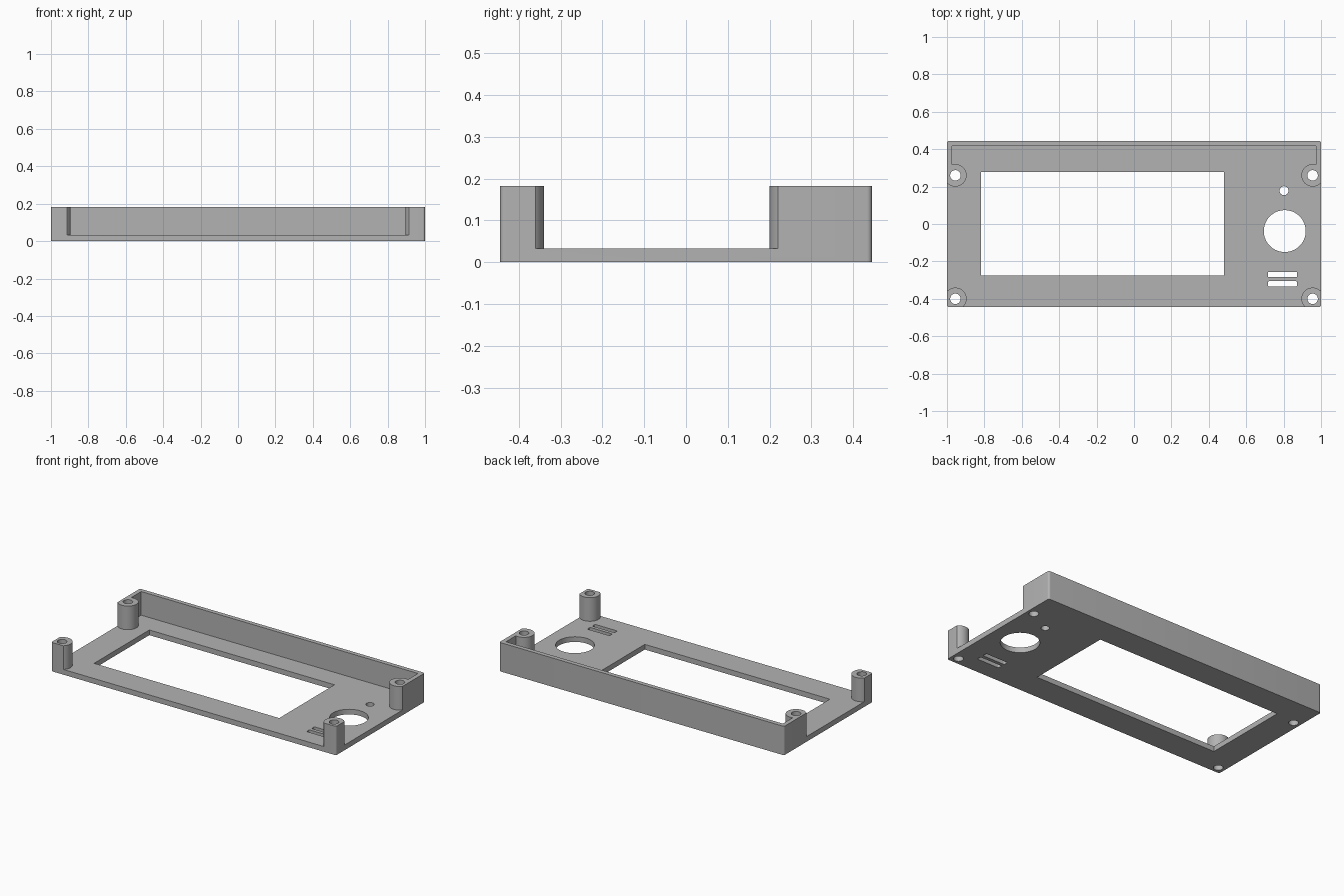
import bpy
import bmesh
from math import cos, sin, pi, radians

if "Cube" in bpy.data.objects:
    bpy.data.objects.remove(bpy.data.objects["Cube"], do_unlink=True)

HALF_X, HALF_Y = 1.0, 0.445
HEIGHT, FLOOR = 0.183, 0.033
WALL = 0.028

grey = bpy.data.materials.new("plain grey")
grey.use_nodes = True
colour = (0.45, 0.45, 0.45, 1)
grey.diffuse_color = colour
grey.node_tree.nodes["Principled BSDF"].inputs["Base Color"].default_value = colour


def circle(x, y, r, n=64):
    return [(x + r * cos(2 * pi * i / n), y + r * sin(2 * pi * i / n)) for i in range(n)]


def rounded_rect(x0, x1, y0, y1, r, n=6):
    pts = []
    corners = [(x1 - r, y1 - r), (x0 + r, y1 - r), (x0 + r, y0 + r), (x1 - r, y0 + r)]
    for k, (cx, cy) in enumerate(corners):
        for i in range(n + 1):
            a = pi / 2 * (k + i / n)
            pts.append((cx + r * cos(a), cy + r * sin(a)))
    return pts


def prism(name, outline, z0, z1):
    """Extrude a counter-clockwise outline from z0 to z1."""
    bm = bmesh.new()
    low = [bm.verts.new((x, y, z0)) for x, y in outline]
    high = [bm.verts.new((x, y, z1)) for x, y in outline]
    bm.faces.new(low[::-1])
    bm.faces.new(high)
    for i in range(len(low)):
        j = (i + 1) % len(low)
        bm.faces.new((low[i], low[j], high[j], high[i]))
    mesh = bpy.data.meshes.new(name)
    bm.to_mesh(mesh)
    bm.free()
    mesh.materials.append(grey)
    obj = bpy.data.objects.new(name, mesh)
    bpy.context.collection.objects.link(obj)
    return obj


def activate(obj):
    bpy.ops.object.select_all(action='DESELECT')
    obj.select_set(True)
    bpy.context.view_layer.objects.active = obj


def cut(target, cutter):
    mod = target.modifiers.new("cut", 'BOOLEAN')
    mod.operation = 'DIFFERENCE'
    mod.solver = 'EXACT'
    mod.object = cutter
    activate(target)
    bpy.ops.object.modifier_apply(modifier=mod.name)
    bpy.data.objects.remove(cutter, do_unlink=True)


# Full block with softened vertical corners
panel = prism("front_panel", rounded_rect(-HALF_X, HALF_X, -HALF_Y, HALF_Y, 0.012), 0, HEIGHT)

# Hollow: open at the front and sides, walled at the back and rear sides
inner, back, wall_end = HALF_X - WALL, HALF_Y - WALL, 0.24
hollow = prism("hollow", [(-1.2, -0.6), (1.2, -0.6), (1.2, wall_end), (inner, wall_end),
                          (inner, back), (-inner, back), (-inner, wall_end), (-1.2, wall_end)],
               FLOOR, 0.3)

# Screw posts are left standing in the hollow
posts = [(sx * 0.955, y) for sx in (-1, 1) for y in (-0.4, 0.26)]
for x, y in posts:
    cut(hollow, prism("post", circle(x, y, 0.06), -0.1, 0.4))
cut(panel, hollow)

# Screw holes, display window, knob hole, indicator hole and two slots
openings = [circle(x, y, 0.028, 32) for x, y in posts]
openings.append([(-0.818, -0.275), (0.482, -0.275), (0.482, 0.279), (-0.818, 0.279)])
openings.append(circle(0.806, -0.038, 0.112))
openings.append(circle(0.802, 0.178, 0.024, 32))
for y in (-0.27, -0.32):
    openings.append(rounded_rect(0.716, 0.872, y - 0.014, y + 0.014, 0.006))
for outline in openings:
    cut(panel, prism("opening", outline, -0.1, 0.4))

activate(panel)
bpy.ops.object.shade_smooth_by_angle(angle=radians(30))
